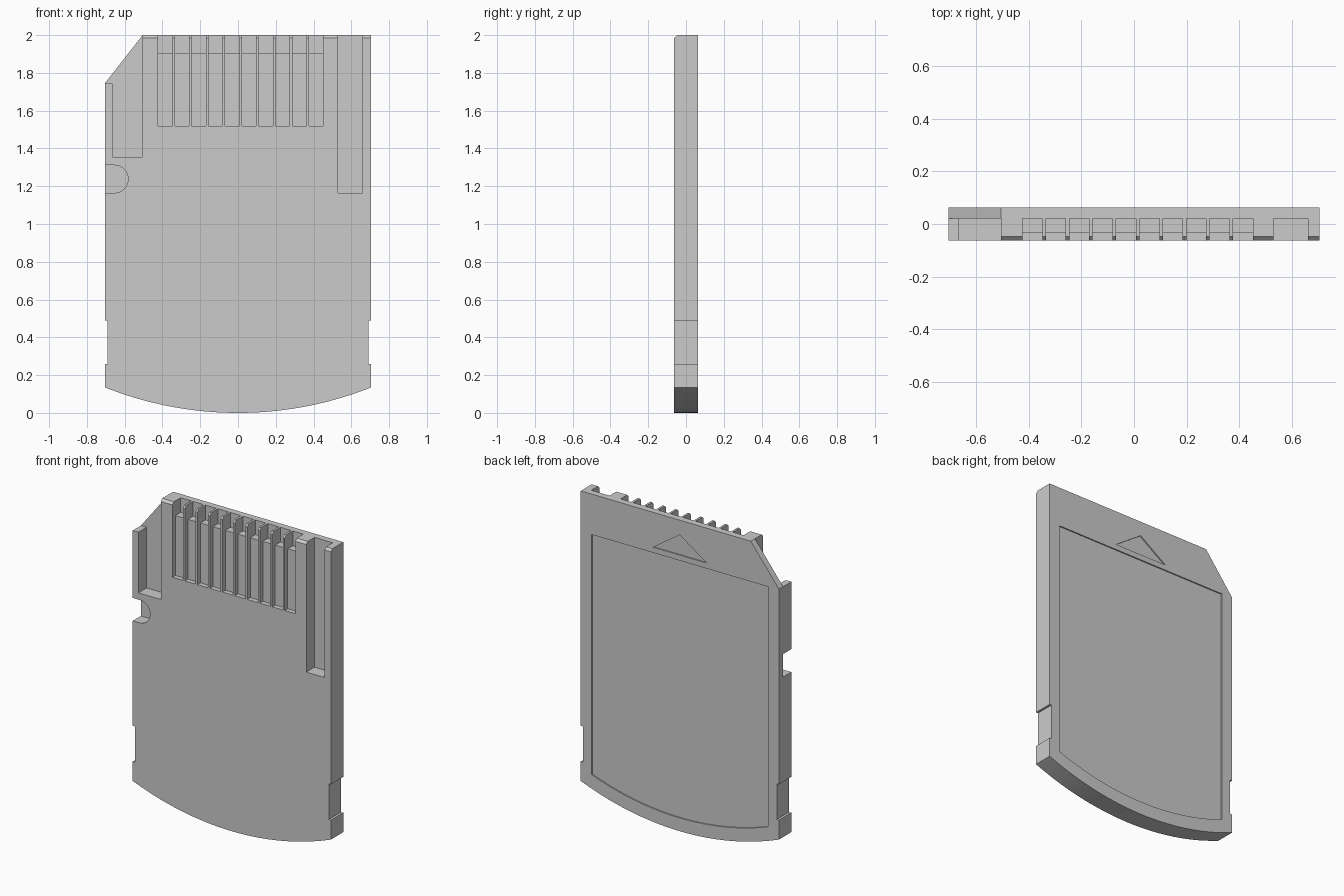
import bpy, bmesh, math

if "Cube" in bpy.data.objects:
    bpy.data.objects.remove(bpy.data.objects["Cube"])

W, T = 0.705, 0.0625      # half width, half thickness
FLOOR = 0.02              # y depth of the deep front pockets
FRONT = -0.1              # cutters start in front of the face


def prism(bm, pts, lo, hi, axis='Y'):
    """Extrude a profile: (x, z) along Y, or (y, z) along X."""
    def place(p, d):
        return (p[0], d, p[1]) if axis == 'Y' else (d, p[0], p[1])
    a = [bm.verts.new(place(p, lo)) for p in pts]
    b = [bm.verts.new(place(p, hi)) for p in pts]
    bm.faces.new(a)
    bm.faces.new(b[::-1])
    for i in range(len(pts)):
        j = (i + 1) % len(pts)
        bm.faces.new((a[i], b[i], b[j], a[j]))


def rect(x0, x1, z0, z1):
    return [(x0, z0), (x1, z0), (x1, z1), (x0, z1)]


def make_object(name, bm):
    bmesh.ops.recalc_face_normals(bm, faces=bm.faces[:])
    me = bpy.data.meshes.new(name)
    bm.to_mesh(me)
    bm.free()
    ob = bpy.data.objects.new(name, me)
    bpy.context.collection.objects.link(ob)
    return ob


def cut(target, bm):
    cutter = make_object("cutter", bm)
    cutter.hide_render = True
    mod = target.modifiers.new("cut", 'BOOLEAN')
    mod.operation, mod.solver, mod.object = 'DIFFERENCE', 'EXACT', cutter
    bpy.context.view_layer.objects.active = target
    bpy.ops.object.modifier_apply(modifier=mod.name)
    bpy.data.objects.remove(cutter)


def bottom_arc(half, lift, n):
    """Curved lower edge, left to right; lift raises it parallel to the card's edge."""
    r = (W * W + 0.135 ** 2) / (2 * 0.135)
    rr = r - lift
    a = math.asin(half / rr)
    return [(rr * math.sin(-a + 2 * a * i / n), r - rr * math.cos(-a + 2 * a * i / n))
            for i in range(n + 1)]


# Card body: curved bottom, grip notches on both sides, cut corner
side = [(W, 0.26), (W - 0.015, 0.26), (W - 0.015, 0.49), (W, 0.49)]
outline = (bottom_arc(W, 0, 40) + side + [(W, 2), (-0.505, 2), (-W, 1.745)]
           + [(-x, z) for x, z in reversed(side)])
bm = bmesh.new()
prism(bm, outline, -T, T)
card = make_object("card_body", bm)

# Chamfer along the front top edge
bm = bmesh.new()
prism(bm, [(-T - 0.02, 1.965), (-T + 0.035, 2.02), (-T - 0.02, 2.02)], -1, 1, 'X')
cut(card, bm)

# Front pockets and back recesses
bm = bmesh.new()
for i in range(10):       # contact slots, shallow below and deep at the top
    x = -0.423 + i * 0.0888
    prism(bm, [(FRONT, 1.52), (-0.032, 1.52), (-0.032, 1.905), (FLOOR, 1.905),
               (FLOOR, 2.1), (FRONT, 2.1)], x, x + 0.075, 'X')
prism(bm, rect(0.53, 0.66, 1.165, 2.1), FRONT, FLOOR)              # long slot
prism(bm, [(-0.505, 1.355), (-0.505, 2.1), (-0.8, 2.1), (-0.8, 1.745),
           (-0.665, 1.745), (-0.665, 1.355)], FRONT, FLOOR)        # corner slot
r, cx, cz = 0.0735, -0.655, 1.238                                  # rounded side notch
round_end = [(cx + r * math.cos(t), cz + r * math.sin(t))
             for t in (-math.pi / 2 + math.pi * i / 16 for i in range(17))]
prism(bm, round_end + [(-0.8, cz + r), (-0.8, cz - r)], FRONT, FLOOR)
prism(bm, bottom_arc(0.627, 0.085, 40) + [(0.627, 1.74), (-0.627, 1.74)],
      T - 0.008, 0.1)                                              # label panel
prism(bm, [(-0.19, 1.775), (0.19, 1.775), (0, 1.905)], T - 0.008, 0.1)  # arrow mark
cut(card, bm)

bpy.ops.object.select_all(action='DESELECT')
card.select_set(True)
bpy.context.view_layer.objects.active = card
bpy.ops.object.shade_smooth_by_angle()
